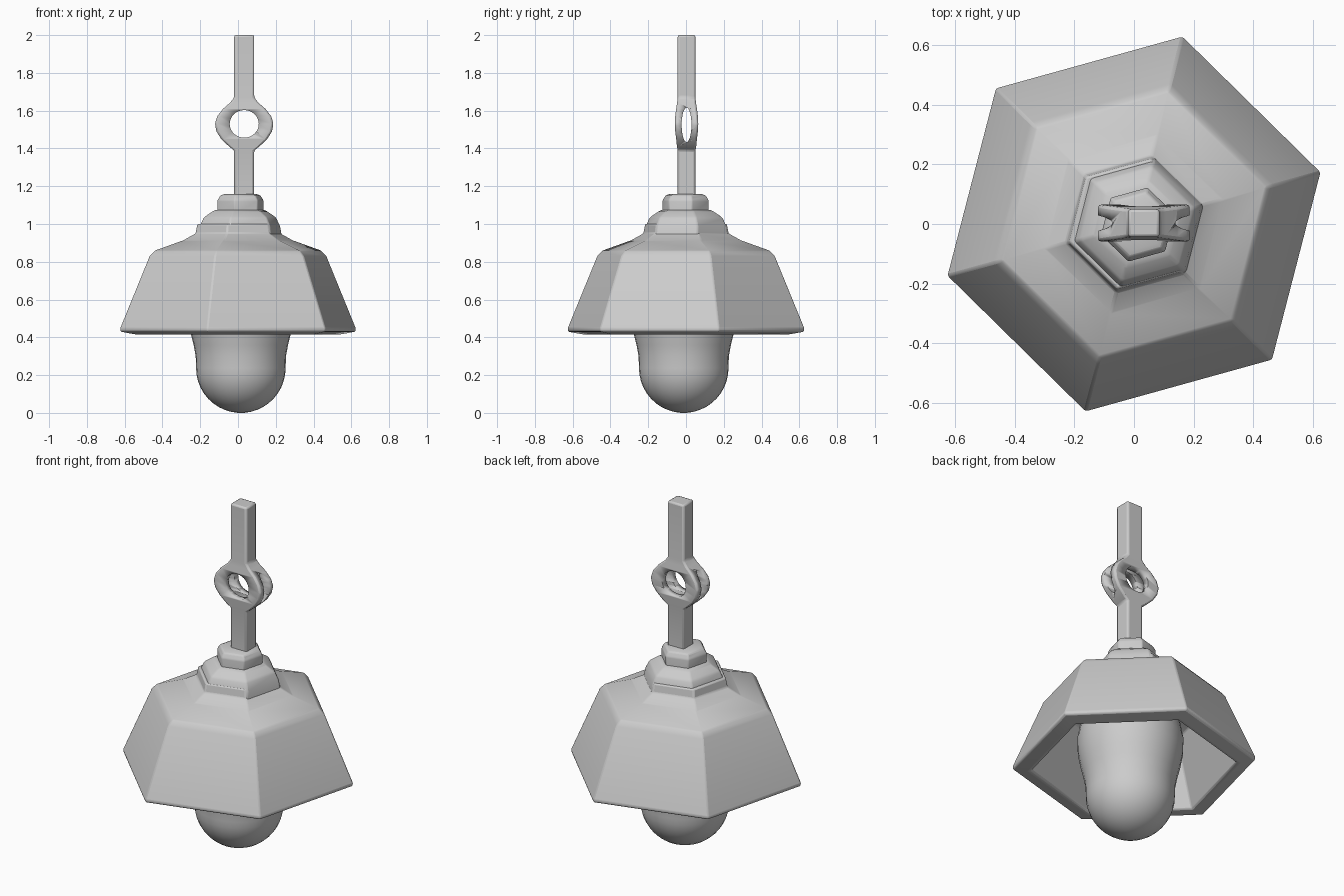
import bpy, bmesh, math

if "Cube" in bpy.data.objects:
    bpy.data.objects.remove(bpy.data.objects["Cube"])


def finish(name, bm, angle=30):
    bmesh.ops.recalc_face_normals(bm, faces=bm.faces[:])
    me = bpy.data.meshes.new(name)
    bm.to_mesh(me)
    bm.free()
    ob = bpy.data.objects.new(name, me)
    bpy.context.collection.objects.link(ob)
    bpy.ops.object.select_all(action='DESELECT')
    ob.select_set(True)
    bpy.context.view_layer.objects.active = ob
    bpy.ops.object.shade_smooth_by_angle(angle=math.radians(angle))
    return ob


def loft(bm, rings, cap=True):
    """Skin a stack of equal-length vertex rings."""
    rows = [[bm.verts.new(p) for p in r] for r in rings]
    n = len(rows[0])
    for a, b in zip(rows, rows[1:]):
        for i in range(n):
            j = (i + 1) % n
            bm.faces.new((a[i], a[j], b[j], b[i]))
    if cap:
        bm.faces.new(rows[0])
        bm.faces.new(rows[-1])


def lathe(name, profile, sides, turn=0.0, cx=0.0, cy=0.0, angle=30):
    bm = bmesh.new()
    rings = []
    for r, z in profile:
        rings.append([(cx + r * math.cos(turn + math.tau * i / sides),
                       cy + r * math.sin(turn + math.tau * i / sides), z)
                      for i in range(sides)])
    loft(bm, rings)
    return finish(name, bm, angle)


def bevel(ob, width, segments=2):
    m = ob.modifiers.new("soft_edges", 'BEVEL')
    m.width, m.segments = width, segments
    m.limit_method, m.angle_limit = 'ANGLE', math.radians(25)


TURN = math.radians(15.5)

# Hollow six-sided shade with a thick rim
shade = lathe("shade", [
    (0.225, 1.00), (0.235, 0.95), (0.305, 0.912), (0.46, 0.858), (0.487, 0.83),
    (0.65, 0.445), (0.645, 0.43), (0.56, 0.415), (0.545, 0.42),
    (0.41, 0.78), (0.20, 0.86)], 6, TURN)
bevel(shade, 0.012)

# Stepped hexagonal cap and collar
cap = lathe("shade_cap", [(0.232, 0.94), (0.222, 0.99), (0.20, 1.035), (0.155, 1.065),
                          (0.13, 1.075)], 6, TURN, 0.01, 0)
bevel(cap, 0.008)
collar = lathe("collar", [(0.128, 1.05), (0.128, 1.125), (0.112, 1.15), (0.09, 1.158)],
               6, TURN, 0.013, -0.002)
bevel(collar, 0.006)

# Rounded bulb, swelling inside the shade
R = 0.237
dome = [(R * math.sin(a), R - R * math.cos(a))
        for a in (math.radians(4 + 86 * i / 10) for i in range(11))]
dome[0] = (dome[0][0], 0.0)
bulb = lathe("bulb", dome + [(0.239, 0.30), (0.25, 0.36), (0.265, 0.42), (0.28, 0.50),
                             (0.283, 0.58), (0.265, 0.68), (0.21, 0.78), (0.12, 0.88)],
             32, 0, 0.015, -0.012, 60)

# Square rod widening into an eye: half width, half depth, height
CX, CY = 0.033, 0.003
rows = [(0.053, 0.047, 1.13), (0.053, 0.047, 1.39), (0.080, 0.051, 1.41),
        (0.122, 0.055, 1.45), (0.147, 0.060, 1.49), (0.155, 0.062, 1.53),
        (0.143, 0.060, 1.57), (0.112, 0.055, 1.61), (0.075, 0.050, 1.642),
        (0.053, 0.047, 1.67), (0.053, 0.047, 2.0)]
bm = bmesh.new()
loft(bm, [[(CX - w, CY - d, z), (CX + w, CY - d, z), (CX + w, CY + d, z), (CX - w, CY + d, z)]
          for w, d, z in rows])
rod = finish("hanging_rod", bm)
bevel(rod, 0.01)


# Round front hole and narrow side slot through the eye
def cut(name, along, half, hz, z):
    bm = bmesh.new()
    n, rings = 32, []
    for e in (-0.3, 0.3):
        ring = []
        for i in range(n):
            a = math.tau * i / n
            s, h = half * math.cos(a), z + hz * math.sin(a)
            ring.append((CX + s, CY + e, h) if along == 'y' else (CX + e, CY + s, h))
        rings.append(ring)
    loft(bm, rings)
    c = finish(name, bm)
    c.hide_render = True
    c.hide_set(True)
    c.display_type = 'WIRE'
    m = rod.modifiers.new(name, 'BOOLEAN')
    m.operation, m.solver, m.object = 'DIFFERENCE', 'EXACT', c


cut("eye_hole_cutter", 'y', 0.077, 0.073, 1.53)
cut("side_slot_cutter", 'x', 0.026, 0.091, 1.525)
